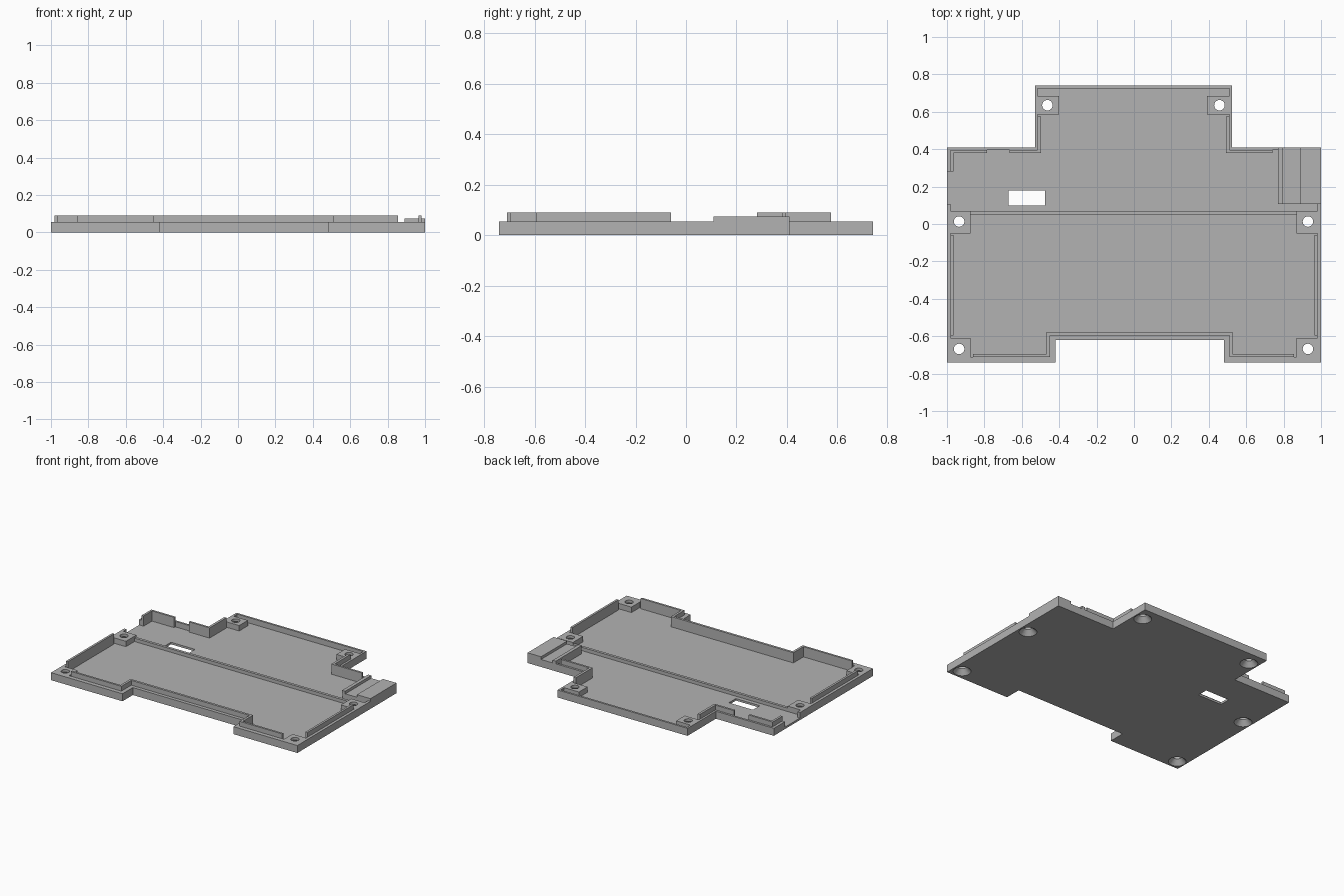
import bpy, bmesh
from mathutils import Matrix

if "Cube" in bpy.data.objects:
    bpy.data.objects.remove(bpy.data.objects["Cube"], do_unlink=True)

grey = bpy.data.materials.new("plain grey")
grey.use_nodes = True
COLOUR = (0.45, 0.45, 0.45, 1)
grey.diffuse_color = COLOUR
grey.node_tree.nodes["Principled BSDF"].inputs["Base Color"].default_value = COLOUR

FLOOR, RIM, RAIL, WALL = 0.015, 0.055, 0.075, 0.09


def finish(name, bm):
    bmesh.ops.recalc_face_normals(bm, faces=bm.faces)
    mesh = bpy.data.meshes.new(name)
    bm.to_mesh(mesh)
    bm.free()
    mesh.materials.append(grey)
    ob = bpy.data.objects.new(name, mesh)
    bpy.context.collection.objects.link(ob)
    return ob


def prism(name, points, z0, z1):
    """Extrude a flat outline between two heights."""
    bm = bmesh.new()
    face = bm.faces.new([bm.verts.new((x, y, z0)) for x, y in points])
    top = bmesh.ops.extrude_face_region(bm, geom=[face])["geom"]
    verts = [v for v in top if isinstance(v, bmesh.types.BMVert)]
    bmesh.ops.translate(bm, verts=verts, vec=(0, 0, z1 - z0))
    return finish(name, bm)


def box(name, x0, x1, y0, y1, z0, z1):
    return prism(name, [(x0, y0), (x1, y0), (x1, y1), (x0, y1)], z0, z1)


def cone(name, x, y, r0, r1, z0, z1):
    bm = bmesh.new()
    bmesh.ops.create_cone(bm, cap_ends=True, segments=32, radius1=r0, radius2=r1,
                          depth=z1 - z0, matrix=Matrix.Translation((x, y, (z0 + z1) / 2)))
    return finish(name, bm)


def cut(target, cutter):
    mod = target.modifiers.new("cut", 'BOOLEAN')
    mod.operation, mod.solver, mod.object = 'DIFFERENCE', 'EXACT', cutter
    bpy.context.view_layer.objects.active = target
    bpy.ops.object.modifier_apply(modifier=mod.name)
    bpy.data.objects.remove(cutter, do_unlink=True)


# Base plate outline
base = prism("base_plate", [
    (-1, -.74), (-.42, -.74), (-.42, -.62), (.48, -.62), (.48, -.74), (1, -.74),
    (1, .41), (.525, .41), (.525, .74), (-.53, .74), (-.53, .41), (-1, .41)], 0, RIM)

# Recess inside the rim, leaving the screw bosses standing
recess = prism("recess_cutter", [
    (-.98, -.71), (-.45, -.71), (-.45, -.595), (.51, -.595), (.51, -.71), (.98, -.71),
    (.98, .11), (.77, .11), (.77, .395), (.51, .395), (.51, .725),
    (-.515, .725), (-.515, .395), (-.98, .395)], FLOOR, 0.2)
bosses = [(-1.1, -.875, -.8, -.61), (.87, 1.1, -.8, -.61),
          (-1.1, -.875, -.05, .07), (.87, 1.1, -.05, .07),
          (-.6, -.4, .585, .685), (.39, .6, .585, .685)]
for b in bosses:
    cut(recess, box("boss_keep", *b, -0.1, 0.3))
cut(base, recess)

# Side opening and slot through the floor
cut(base, box("side_opening", -1.1, -.97, .108, .282, FLOOR, 0.2))
cut(base, box("floor_slot", -.67, -.475, .1, .18, -0.1, 0.2))

# Countersunk screw holes
for x, y in [(-.935, -.668), (.93, -.668), (-.935, .013), (.93, .013),
             (-.463, .635), (.457, .635)]:
    cut(base, cone("screw_hole", x, y, .028, .028, -0.1, 0.2))
    cut(base, cone("countersink", x, y, .064, .028, -0.005, 0.036))

# Low divider across the floor
box("floor_divider", -.98, .98, .05, .07, FLOOR, 0.04)

# Upright walls just inside the rim
prism("front_wall", [
    (-.86, -.71), (-.45, -.71), (-.45, -.595), (.51, -.595), (.51, -.71), (.855, -.71),
    (.855, -.695), (.527, -.695), (.527, -.578), (-.467, -.578), (-.467, -.695),
    (-.86, -.695)], FLOOR, WALL)
for side, name in ((-1, "right_side_wall"), (1, "left_side_wall")):
    x0, x1 = sorted((side * .98, side * .964))
    box(name, x0, x1, -.595, -.06, FLOOR, WALL)
prism("back_right_corner_wall", [
    (-.98, .282), (-.964, .282), (-.964, .38), (-.785, .38), (-.785, .395),
    (-.98, .395)], FLOOR, WALL)
prism("neck_right_wall", [
    (-.665, .38), (-.497, .38), (-.497, .575), (-.515, .575), (-.515, .395),
    (-.665, .395)], FLOOR, WALL)
prism("neck_left_wall", [
    (.74, .38), (.492, .38), (.492, .575), (.51, .575), (.51, .395),
    (.74, .395)], FLOOR, WALL)

# Raised pad and rail beside the cable groove
box("groove_pad", .89, 1, .108, .41, RIM, RAIL)
box("groove_rail", .77, .795, .108, .41, RIM, RAIL)
